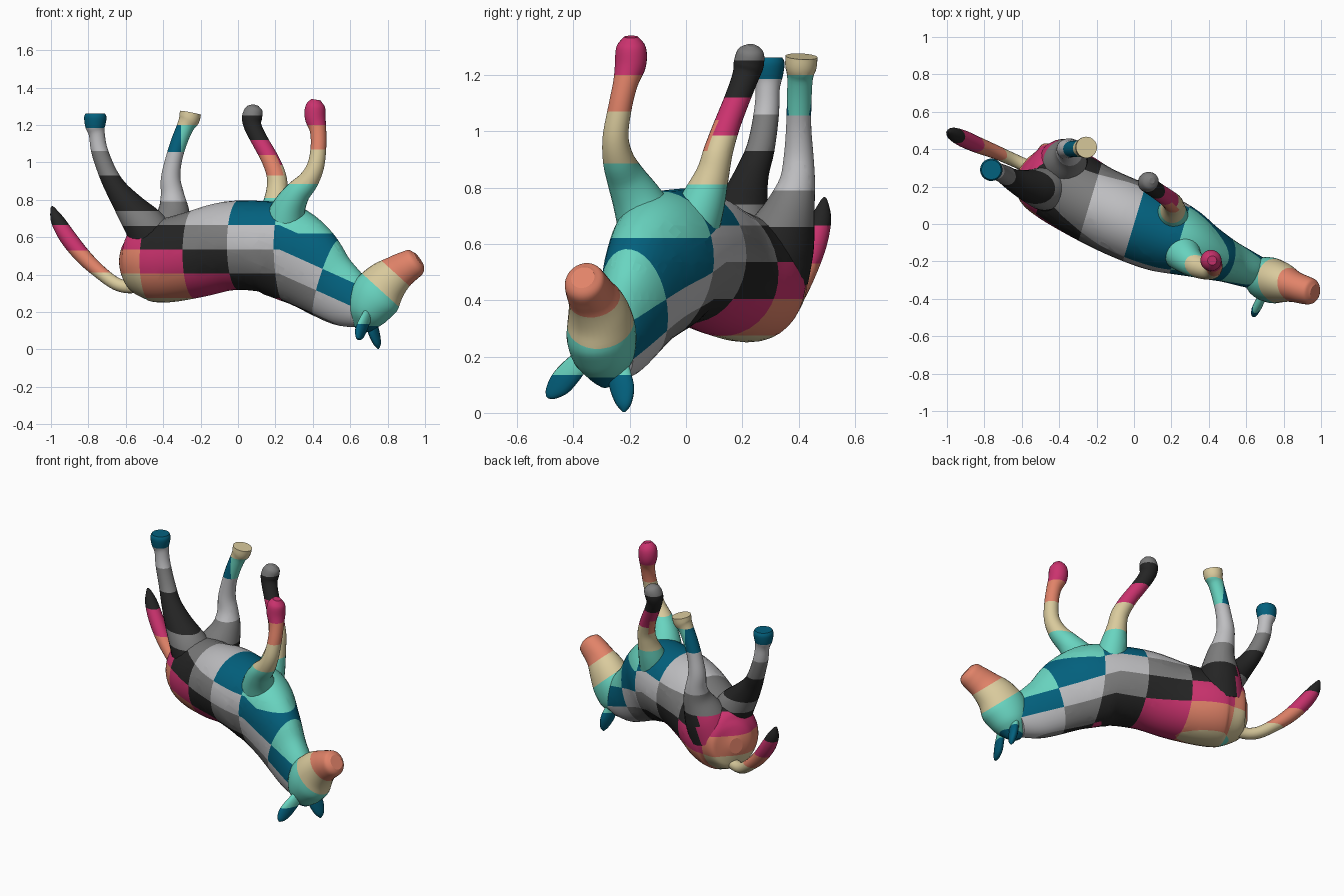
import bpy, bmesh, math
from mathutils import Vector

# palette, in the order the patches cycle
PALETTE = [("deep blue", (.04, .38, .49)), ("turquoise", (.41, .83, .75)),
           ("beige", (.85, .79, .61)), ("salmon", (.88, .51, .41)),
           ("magenta", (.79, .21, .43)), ("charcoal", (.16, .16, .16)),
           ("mid grey", (.48, .48, .48)), ("light grey", (.74, .74, .75))]
BLUE, TURQ, BEIGE, SALMON, MAGENTA, BLACK, GREY, LIGHT = range(8)
MATS = []
for name, rgb in PALETTE:
    m = bpy.data.materials.new(name)
    m.diffuse_color = [c ** 2.2 for c in rgb] + [1]
    MATS.append(m)

SIDE = Vector((.42, .9, 0)).normalized()   # across the animal


def spline(pts, steps):
    """Catmull-Rom through points of any dimension."""
    out, n = [], len(pts)
    for i in range(n - 1):
        a, b, c, d = (pts[max(0, min(n - 1, i + k))] for k in (-1, 0, 1, 2))
        for s in range(steps):
            t = s / steps
            out.append([.5 * (2 * q + (r - p) * t + (2 * p - 5 * q + 4 * r - w) * t * t
                              + (3 * q - p - 3 * r + w) * t ** 3)
                        for p, q, r, w in zip(a, b, c, d)])
    return out + [list(pts[-1])]


def limb(name, pts, rule, cuts=(), sides=24, steps=5, side=SIDE):
    """Swept tube: pts are (x, y, z, half width, half height); cuts are (normal, offset)."""
    pts = [p if len(p) == 5 else p + (p[3],) for p in pts]
    rows = spline(pts, steps)
    bm = bmesh.new()
    rings = []
    for i, r in enumerate(rows):
        a, b = rows[max(i - 1, 0)], rows[min(i + 1, len(rows) - 1)]
        t = (Vector(b[:3]) - Vector(a[:3])).normalized()
        s = (side - t * side.dot(t)).normalized()
        u = t.cross(s)
        rings.append([bm.verts.new(Vector(r[:3])
                      + s * max(r[3], .003) * math.cos(k * math.tau / sides)
                      + u * max(r[4], .003) * math.sin(k * math.tau / sides))
                      for k in range(sides)])
    for p, q in zip(rings, rings[1:]):
        for k in range(sides):
            j = (k + 1) % sides
            bm.faces.new((p[k], p[j], q[j], q[k]))
    bm.faces.new(rings[0])
    bm.faces.new(rings[-1])
    # cut clean colour borders into the skin
    for normal, off in cuts:
        n = Vector(normal)
        bmesh.ops.bisect_plane(bm, geom=bm.verts[:] + bm.edges[:] + bm.faces[:],
                               plane_co=n * off / n.length_squared, plane_no=n, dist=1e-5)
    bmesh.ops.recalc_face_normals(bm, faces=bm.faces)
    for f in bm.faces:
        f.material_index = rule(f.calc_center_median()) % 8
        f.smooth = len(f.verts) < 6
    me = bpy.data.meshes.new(name)
    bm.to_mesh(me)
    bm.free()
    for m in MATS:
        me.materials.append(m)
    ob = bpy.data.objects.new(name, me)
    bpy.context.collection.objects.link(ob)
    return ob


def banded(name, pts, first, *bands, **kw):
    """Limb coloured in bands by height: (z start, colour)."""
    def rule(c):
        col = first
        for z, k in bands:
            if c.z > z:
                col = k
        return col
    return limb(name, pts, rule, [((0, 0, 1), z) for z, _ in bands], **kw)


# trunk and neck: diagonal patchwork of columns and rows, bending down with the neck
def patch(c):
    u = c.x - .3 * c.y
    column = math.floor((u + .54) / .27)
    if column >= 3:
        column = 4 if u - .35 * c.z > .393 else 3
    row = math.floor((c.z + .45 * max(0, c.x - .22) - .405) / .13)
    if column == 3 and row >= 1:          # blue band around the chest
        return BLUE if row == 1 or c.z < .62 else TURQ
    if column > 3:                        # throat stops at turquoise
        return min(MAGENTA + column + row, 8 + TURQ)
    return MAGENTA + column + min(row, 2)


body_cuts = [((1, -.3, 0), -.54 + .27 * i) for i in range(4)]
body_cuts += [((1, -.3, -.35), .393), ((1, 0, 0), .22), ((0, 0, 1), .62)]
for i in range(-1, 3):
    z = .405 + .13 * i
    body_cuts += [((0, 0, 1), z), ((.45, 0, 1), z + .099)]
limb("body", [
    (-.59, .325, .47, .04, .05), (-.57, .31, .47, .12, .13), (-.535, .29, .47, .165, .18),
    (-.47, .25, .475, .2, .215), (-.38, .205, .475, .215, .224), (-.22, .11, .51, .212, .232),
    (-.05, .03, .553, .215, .238), (.12, -.04, .552, .21, .242), (.24, -.085, .525, .19, .255),
    (.36, -.14, .45, .15, .235), (.48, -.19, .345, .118, .188), (.59, -.235, .265, .1, .155),
    (.68, -.27, .21, .085, .105)], patch, body_cuts, sides=36)


# head: bands across the face
def face_colour(c):
    w = .67 * c.x + .74 * c.z
    return SALMON if w > .865 else BEIGE if w > .745 else TURQ if c.z > .125 else BLUE


limb("head", [
    (.65, -.285, .10, .02, .025), (.665, -.285, .13, .055, .065), (.69, -.29, .19, .105, .11),
    (.73, -.30, .275, .12, .142), (.785, -.312, .35, .108, .125), (.855, -.335, .41, .083, .098),
    (.91, -.352, .445, .076, .085), (.95, -.362, .468, .068, .074), (.968, -.366, .48, .042, .045)],
    face_colour, [((.67, 0, .74), .745), ((.67, 0, .74), .865), ((0, 0, 1), .125)], sides=28)

# ears, flattened leaves with blue tips
for name, pts in (
        ("ear_near", [(.70, -.36, .20, .035, .02), (.675, -.41, .145, .045, .024),
                      (.655, -.45, .10, .044, .024), (.645, -.48, .068, .026, .016),
                      (.643, -.493, .055, .006, .006)]),
        ("ear_far", [(.70, -.24, .19, .035, .02), (.715, -.235, .13, .045, .026),
                     (.73, -.225, .08, .045, .025), (.745, -.22, .03, .028, .018),
                     (.75, -.22, .003, .004, .004)])):
    banded(name, pts, BLUE, (.135, TURQ), sides=14)

# hind legs, pointing up
banded("hind_leg_near", [
    (-.44, .19, .55, .13), (-.49, .19, .65, .115), (-.57, .207, .75, .085), (-.645, .235, .85, .06),
    (-.695, .265, .94, .05), (-.74, .285, 1.06, .045), (-.755, .29, 1.15, .043),
    (-.763, .29, 1.195, .054), (-.763, .29, 1.24, .06), (-.763, .29, 1.262, .052)],
    MAGENTA, (.535, BLACK), (.66, GREY), (.74, BLACK), (.93, GREY), (1.06, LIGHT), (1.185, BLUE))


def far_hind(c):
    if c.z > 1.2:
        return BEIGE
    if c.z > 1.055:
        return TURQ if c.x > -.305 else BLUE
    return LIGHT if c.z > .79 else GREY if c.z > .66 else BLACK if c.x > -.4 else MAGENTA


limb("hind_leg_far", [
    (-.40, .30, .50, .14), (-.37, .335, .62, .125), (-.345, .372, .73, .088), (-.35, .395, .82, .064),
    (-.36, .40, .91, .053), (-.345, .40, 1.01, .045), (-.315, .402, 1.11, .044),
    (-.282, .405, 1.19, .046), (-.262, .408, 1.23, .056), (-.254, .41, 1.265, .057)],
    far_hind, [((0, 0, 1), z) for z in (.66, .79, 1.055, 1.2)] + [((1, 0, 0), -.305)])


# front legs, bent at the knee
def far_front(c):
    if c.z > 1.12:
        return GREY if c.z > 1.25 else BLACK
    if c.z > .93 and c.x + c.y < .32:
        return MAGENTA if c.z > 1.04 else SALMON
    return MAGENTA if c.z > .985 else BEIGE if c.z > .81 else TURQ


limb("front_leg_far", [
    (.20, .01, .62, .1), (.205, .06, .75, .08), (.21, .095, .85, .059), (.205, .115, .93, .052),
    (.17, .145, 1.02, .047), (.12, .18, 1.11, .045), (.08, .21, 1.19, .047),
    (.075, .223, 1.24, .054), (.09, .23, 1.285, .045), (.097, .232, 1.305, .015)],
    far_front, [((0, 0, 1), z) for z in (.81, .93, .985, 1.04, 1.12, 1.25)] + [((1, 1, 0), .32)])
banded("front_leg_near", [
    (.24, -.12, .64, .12), (.27, -.17, .75, .092), (.315, -.212, .832, .07), (.375, -.24, .90, .056),
    (.415, -.25, .98, .046), (.43, -.235, 1.08, .042), (.428, -.215, 1.17, .044),
    (.413, -.197, 1.24, .056), (.413, -.195, 1.3, .052), (.418, -.195, 1.335, .025)],
    TURQ, (.885, BEIGE), (1.07, SALMON), (1.2, MAGENTA))

# tail
banded("tail", [
    (-.50, .29, .36, .04), (-.57, .31, .335, .035), (-.65, .345, .35, .035), (-.74, .385, .415, .037),
    (-.83, .42, .50, .043), (-.91, .455, .60, .045), (-.965, .48, .69, .036),
    (-.99, .49, .75, .014), (-.995, .49, .765, .004)],
    BEIGE, (.41, SALMON), (.53, MAGENTA), (.665, BLACK), sides=16)
